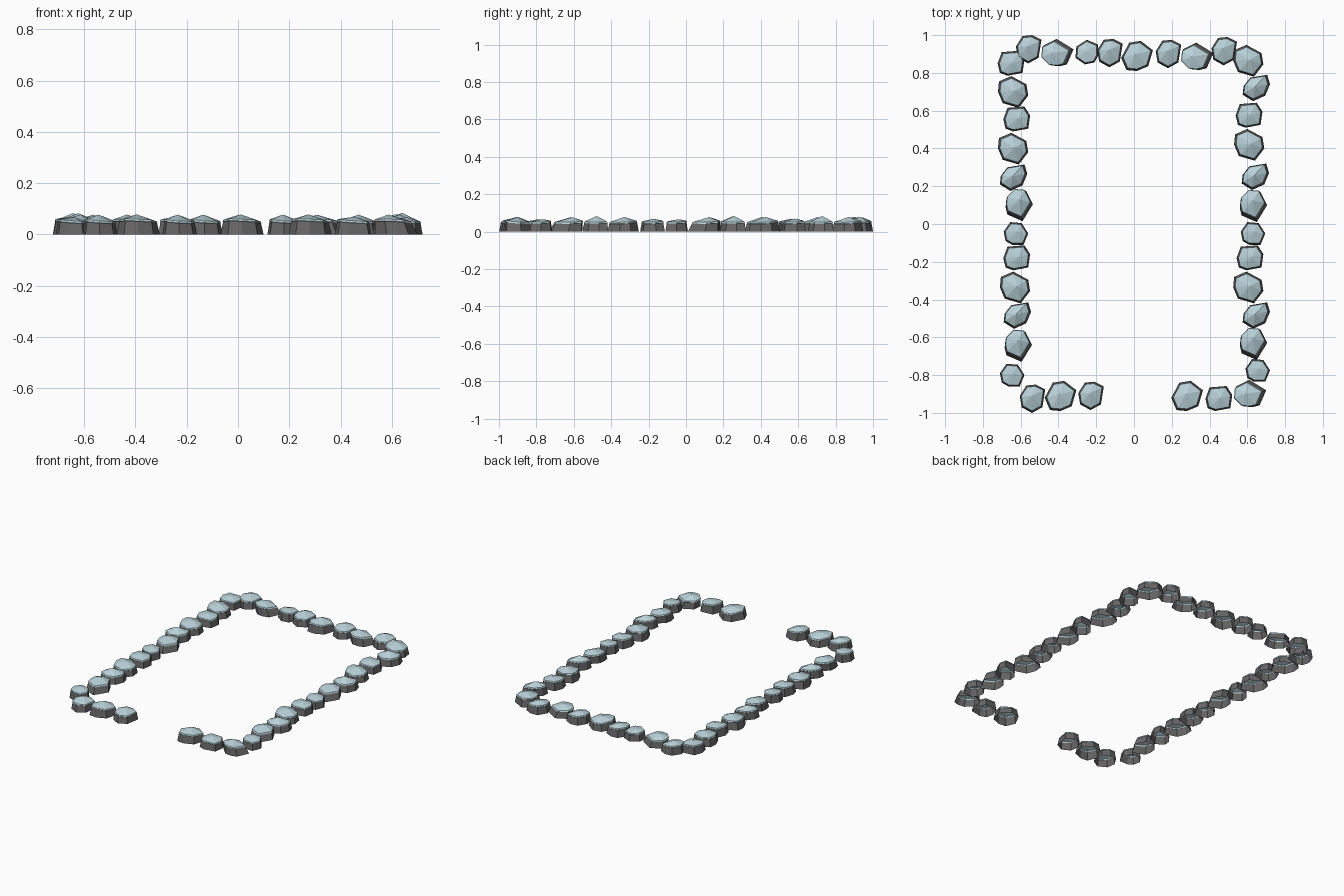
import bpy, bmesh
from mathutils import Vector
from math import pi

if "Cube" in bpy.data.objects:
    bpy.data.objects.remove(bpy.data.objects["Cube"])


def material(name, rgb):
    m = bpy.data.materials.new(name)
    m.diffuse_color = (*rgb, 1)
    m.use_nodes = True
    m.node_tree.nodes["Principled BSDF"].inputs["Base Color"].default_value = m.diffuse_color
    return m


STONE = material("dark stone", (0.135, 0.13, 0.13))
SNOW = material("pale blue snow", (0.49, 0.65, 0.70))

# Stone kinds: footprint (clockwise), cap offset, peak offset, peak height
KINDS = {
    "A": ([(-.075, .055), (-.01, .083), (.07, .04), (.08, -.02), (.03, -.085), (-.055, -.06), (-.08, 0)],
          (0, 0), (.01, .005), .078),
    "B": ([(-.065, .03), (-.02, .075), (.04, .07), (.075, 0), (.02, -.09), (-.06, -.055), (-.07, -.015)],
          (-.004, .013), (.005, .01), .077),
    "C": ([(-.072, 0), (-.05, .06), (.04, .067), (.07, .02), (.06, -.05), (-.02, -.065), (-.06, -.05)],
          (0, 0), (.005, .005), .069),
    "D": ([(-.065, .01), (-.03, .06), (.03, .055), (.065, 0), (.04, -.06), (-.02, -.06), (-.055, -.04)],
          (0, 0), (.005, .01), .066),
    "E": ([(-.07, .01), (-.035, .055), (.055, .07), (.07, .02), (.045, -.04), (-.02, -.07), (-.075, -.035)],
          (-.003, .003), (-.005, .005), .083),
    "F": ([(-.065, .01), (-.03, .065), (.02, .07), (.07, .045), (.055, -.05), (0, -.08), (-.055, -.05)],
          (0, 0), (-.005, .01), .077),
}


def stone_mesh(kind):
    pts, cap, peak, height = KINDS[kind]
    cap = Vector((*cap, 0))
    bm = bmesh.new()
    pts = [Vector((x, y, 0)) for x, y in reversed(pts)]

    def ring(scale, off, z):
        # rim dips slightly to one side
        return [bm.verts.new(p * scale + off + Vector((0, 0, z - .06 * p.x * (z > 0) + .03 * p.y * (z > 0))))
                for p in pts]

    def bridge(a, b, mat):
        n = len(a)
        for i in range(n):
            j = (i + 1) % n
            bm.faces.new((a[i], a[j], b[j], b[i])).material_index = mat

    foot = ring(1, Vector(), 0)                 # open underneath
    shoulder = ring(.88, cap * .8, .046)
    lip = ring(.90, cap, .048)
    rim = ring(.86, cap, .055)
    bridge(foot, shoulder, 0)                   # stone wall
    bridge(shoulder, lip, 1)                    # snow overhang
    bridge(lip, rim, 1)                         # snow edge
    top = bm.verts.new(cap + Vector((*peak, height)))
    for i in range(len(rim)):                   # faceted snow cap
        bm.faces.new((rim[i], rim[(i + 1) % len(rim)], top)).material_index = 1
    me = bpy.data.meshes.new("snowy_stone_" + kind)
    bm.to_mesh(me)
    bm.free()
    me.materials.append(STONE)
    me.materials.append(SNOW)
    return me


MESHES = {k: stone_mesh(k) for k in KINDS}


def row(name, kinds, places, turned=""):
    for i, (k, (x, y)) in enumerate(zip(kinds, places)):
        ob = bpy.data.objects.new(f"{name}_stone_{i + 1}", MESHES[k])
        ob.location = (x, y, 0)
        if k in turned:
            ob.rotation_euler.z = pi / 2
        bpy.context.collection.objects.link(ob)


# Right and left sides, back to front
row("right_side", "AECAEBDCAEBD",
    [(.605, .865), (.65, .72), (.61, .575), (.61, .42), (.645, .25), (.63, .10),
     (.63, -.05), (.615, -.18), (.605, -.335), (.65, -.485), (.63, -.63), (.655, -.775)])
row("left_side", "CACAEBDCAEBD",
    [(-.65, .85), (-.64, .70), (-.62, .555), (-.64, .40), (-.635, .245), (-.61, .105),
     (-.625, -.05), (-.62, -.18), (-.63, -.335), (-.615, -.485), (-.615, -.64), (-.645, -.80)])
# Back row
row("back_row", "FBDFAFBF",
    [(-.56, .93), (-.41, .905), (-.25, .91), (-.13, .91), (.015, .89),
     (.18, .905), (.33, .885), (.475, .92)], "ABD")
# Front row with the entrance gap
row("front_row", "FAFACB",
    [(-.54, -.92), (-.39, -.91), (-.23, -.905), (.28, -.91), (.45, -.925), (.61, -.90)], "AB")
